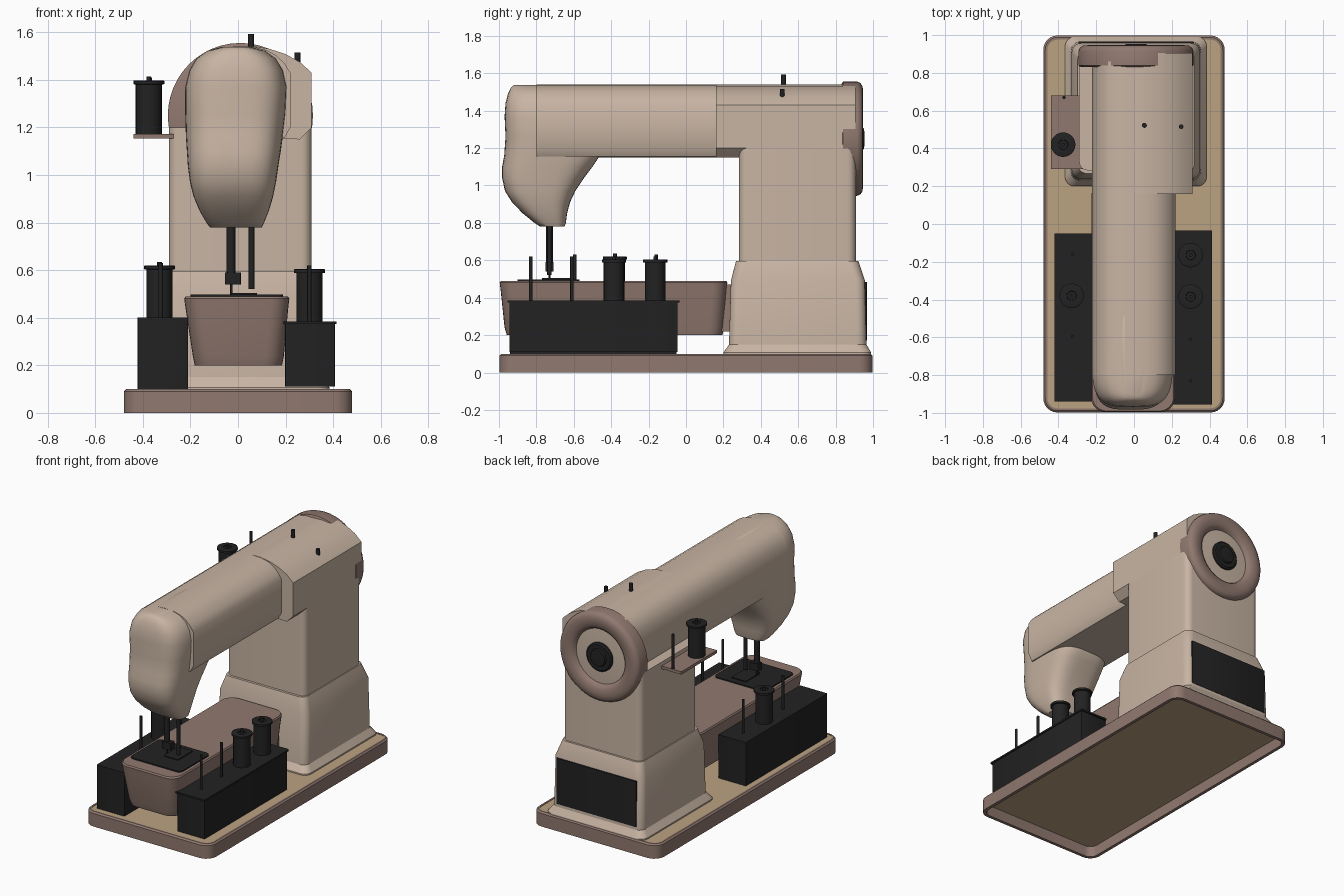
import bpy, bmesh, math
from math import sin, cos, pi


def material(name, rgb):
    m = bpy.data.materials.new(name)
    m.diffuse_color = (*rgb, 1)
    return m


BEIGE = material("beige enamel", (0.58, 0.46, 0.37))
BROWN = material("rosy brown", (0.28, 0.19, 0.16))
TAN = material("tan board", (0.50, 0.36, 0.22))
BLACK = material("black", (0.016, 0.016, 0.016))


def finish(name, bm, mat, smooth=35):
    bmesh.ops.recalc_face_normals(bm, faces=bm.faces[:])
    me = bpy.data.meshes.new(name)
    bm.to_mesh(me)
    bm.free()
    me.materials.append(mat)
    ob = bpy.data.objects.new(name, me)
    bpy.context.collection.objects.link(ob)
    bpy.ops.object.select_all(action='DESELECT')
    ob.select_set(True)
    bpy.context.view_layer.objects.active = ob
    bpy.ops.object.shade_smooth_by_angle(angle=math.radians(smooth))
    return ob


def loft(name, rings, mat, closed=False, smooth=35):
    """Skin a stack of equal rings; capped at the ends, or closed into a loop."""
    bm = bmesh.new()
    rows = [[bm.verts.new(p) for p in r] for r in rings]
    n = len(rows[0])
    pairs = list(zip(rows, rows[1:])) + ([(rows[-1], rows[0])] if closed else [])
    for a, b in pairs:
        for i in range(n):
            j = (i + 1) % n
            bm.faces.new((a[i], a[j], b[j], b[i]))
    if not closed:
        bm.faces.new(rows[0])
        bm.faces.new(rows[-1])
    return finish(name, bm, mat, smooth)


def rect_ring(x0, x1, y0, y1, z, r, seg=6):
    """Rounded rectangle at height z."""
    pts = []
    corners = ((x1 - r, y1 - r), (x0 + r, y1 - r), (x0 + r, y0 + r), (x1 - r, y0 + r))
    for k, (cx, cy) in enumerate(corners):
        for i in range(seg + 1):
            a = (k + i / seg) * pi / 2
            pts.append((cx + r * cos(a), cy + r * sin(a), z))
    return pts


def super_ring(x0, x1, y0, y1, z, e=3.2, n=48):
    """Soft squarish oval at height z."""
    pts = []
    for i in range(n):
        a = 2 * pi * i / n
        c, s = cos(a), sin(a)
        pts.append(((x0 + x1) / 2 + (x1 - x0) / 2 * math.copysign(abs(c) ** (2 / e), c),
                    (y0 + y1) / 2 + (y1 - y0) / 2 * math.copysign(abs(s) ** (2 / e), s), z))
    return pts


def box(name, x0, x1, y0, y1, z0, z1, mat, r=0.004):
    return loft(name, [rect_ring(x0, x1, y0, y1, z, r, 2) for z in (z0, z1)], mat)


def lathe(name, x, y, profile, mat, n=24, along_y=False, z=0):
    """Turn (radius, height) points about z, or about y when along_y."""
    rings = []
    for r, h in profile:
        ang = [2 * pi * i / n for i in range(n)]
        rings.append([(x + r * cos(a), y + h, z + r * sin(a)) if along_y
                      else (x + r * cos(a), y + r * sin(a), z + h) for a in ang])
    return loft(name, rings, mat)


def rod(name, x, y, z0, z1, r, mat=BLACK):
    return lathe(name, x, y, [(r, z0), (r, z1)], mat, 12)


def prism(name, outline, y0, y1, mat):
    """Extrude an x-z outline along y."""
    return loft(name, [[(x, y, z) for x, z in outline] for y in (y0, y1)], mat)


def spool(name, x, y, z0, h):
    lathe(name, x, y, [(0.055, z0), (0.055, z0 + h - 0.018), (0.065, z0 + h - 0.016),
                       (0.065, z0 + h - 0.002), (0.060, z0 + h), (0.026, z0 + h),
                       (0.024, z0 + h - 0.006)], BLACK)
    rod(name + "_pin", x, y, z0, z0 + h + 0.015, 0.010)


# Base: hollow rim holding a tan board
rim = [(0, 0), (0, 0.09), (0.01, 0.10), (0.022, 0.10), (0.022, 0)]
loft("base_rim", [rect_ring(-0.48 + d, 0.48 - d, -0.998 + d, 0.998 - d, z, 0.075 - d)
                  for d, z in rim], BROWN, closed=True)
loft("base_board", [rect_ring(-0.46, 0.46, -0.978, 0.978, z, 0.055)
                    for z in (0.075, 0.097)], TAN)

# Pedestal with flared skirt and sloped shoulder, then the column
pedestal = [(0.375, 0.20, 0.99, 0.097), (0.375, 0.20, 0.99, 0.106), (0.345, 0.23, 0.965, 0.15),
            (0.340, 0.24, 0.957, 0.49), (0.308, 0.267, 0.922, 0.595)]
loft("pedestal", [rect_ring(0.01 - h, 0.01 + h, y0, y1, z, 0.05)
                  for h, y0, y1, z in pedestal], BEIGE, smooth=25)
loft("column", [rect_ring(-0.29, 0.31, 0.284, 0.908, z, 0.045) for z in (0.58, 1.2)], BEIGE)
box("rear_panel", -0.295, 0.315, 0.95, 0.967, 0.17, 0.485, BLACK)

# Upper arm and wider rear cover
arm = [(-0.205, 1.15), (-0.218, 1.19), (-0.222, 1.37), (-0.205, 1.44), (-0.175, 1.49),
       (-0.13, 1.522), (-0.07, 1.537), (0, 1.54), (0.07, 1.537), (0.12, 1.525),
       (0.16, 1.503), (0.195, 1.47), (0.22, 1.43), (0.22, 1.20), (0.195, 1.155)]
prism("upper_arm", arm, -0.80, 0.86, BEIGE)
cover = [(-0.1, 1.16), (-0.1, 1.50), (0, 1.541), (0.06, 1.541), (0.13, 1.531), (0.20, 1.508),
         (0.26, 1.475), (0.31, 1.43), (0.31, 1.20), (0.26, 1.15)]
prism("rear_cover", cover, 0.16, 0.905, BEIGE)

# Sewing head: soft rings of (z, left, right, front, back)
head = [(0.78, -0.118, 0.10, -0.78, -0.65), (0.80, -0.133, 0.11, -0.81, -0.642),
        (0.85, -0.162, 0.13, -0.872, -0.636), (0.91, -0.187, 0.148, -0.93, -0.62),
        (0.97, -0.202, 0.16, -0.968, -0.592), (1.04, -0.211, 0.17, -0.983, -0.545),
        (1.10, -0.215, 0.18, -0.983, -0.50), (1.16, -0.219, 0.188, -0.972, -0.46),
        (1.26, -0.222, 0.20, -0.965, -0.46), (1.37, -0.222, 0.205, -0.970, -0.46),
        (1.44, -0.205, 0.19, -0.965, -0.46), (1.49, -0.175, 0.16, -0.952, -0.46),
        (1.522, -0.13, 0.115, -0.937, -0.46), (1.538, -0.07, 0.055, -0.92, -0.46)]
loft("sewing_head", [super_ring(a, b, c, d, z, 3.4) for z, a, b, c, d in head], BEIGE, smooth=50)

# Handwheel with pale dish and black knob
lathe("handwheel", 0.01, 0, [(0.29, 0.83), (0.305, 0.84), (0.305, 0.915), (0.298, 0.932),
                             (0.28, 0.944), (0.25, 0.947), (0.215, 0.942), (0.195, 0.930),
                             (0.185, 0.910)], BROWN, 48, True, 1.25)
lathe("wheel_dish", 0.01, 0, [(0.187, 0.90), (0.187, 0.914), (0.10, 0.920)],
      BEIGE, 48, True, 1.25)
lathe("wheel_knob", 0.01, 0, [(0.098, 0.90), (0.098, 0.932), (0.088, 0.940), (0.06, 0.940),
                              (0.055, 0.952), (0.03, 0.954)], BLACK, 32, True, 1.25)

# Free sewing bed, tapered towards its underside
bed = [(-0.182, 0.185, -0.958, 0.195, 0.20), (-0.190, 0.193, -0.970, 0.202, 0.24),
       (-0.222, 0.212, -0.992, 0.217, 0.45), (-0.226, 0.216, -0.996, 0.221, 0.48),
       (-0.220, 0.210, -0.990, 0.217, 0.49)]
loft("sewing_bed", [rect_ring(*b, 0.075) for b in bed], BROWN)
loft("bed_support", [rect_ring(-0.15, 0.15, 0.15, 0.26, z, 0.02) for z in (0.22, 0.47)], BROWN)
loft("needle_plate", [rect_ring(-0.20, 0.19, -0.90, -0.57, z, 0.03) for z in (0.489, 0.498)], BLACK)
box("feed_slide", -0.03, 0.08, -0.77, -0.61, 0.495, 0.505, BLACK)

# Needle bar, clamp, needle and presser bar
rod("needle_bar", -0.03, -0.73, 0.54, 0.82, 0.019)
box("needle_clamp", -0.055, 0.012, -0.752, -0.708, 0.54, 0.59, BLACK)
rod("needle", -0.028, -0.73, 0.495, 0.55, 0.005)
rod("presser_bar", 0.057, -0.73, 0.52, 0.82, 0.012)

# Side boxes with spools and spare pins
box("left_box", -0.422, -0.21, -0.94, -0.05, 0.10, 0.40, BLACK)
box("right_box", 0.198, 0.407, -0.945, -0.045, 0.11, 0.38, BLACK)
box("right_box_lid", 0.190, 0.414, -0.955, -0.035, 0.373, 0.385, BLACK)
spool("left_spool", -0.33, -0.38, 0.395, 0.225)
for y in (-0.16, -0.595):
    rod("left_spool_pin", -0.325, y, 0.39, 0.63, 0.009)
for y in (-0.165, -0.385):
    spool("right_spool", 0.30, y, 0.38, 0.225)
for y in (-0.61, -0.83):
    rod("right_spool_pin", 0.30, y, 0.38, 0.62, 0.009)

# Upper spool shelf and thread pins
box("spool_shelf", -0.44, -0.27, 0.29, 0.68, 1.153, 1.173, BROWN)
spool("shelf_spool", -0.375, 0.42, 1.17, 0.228)
rod("shelf_pin", -0.37, 0.67, 1.17, 1.41, 0.009)
rod("thread_pin", 0.055, 0.522, 1.49, 1.592, 0.013)
rod("thread_pin", 0.25, 0.515, 1.44, 1.515, 0.012)
